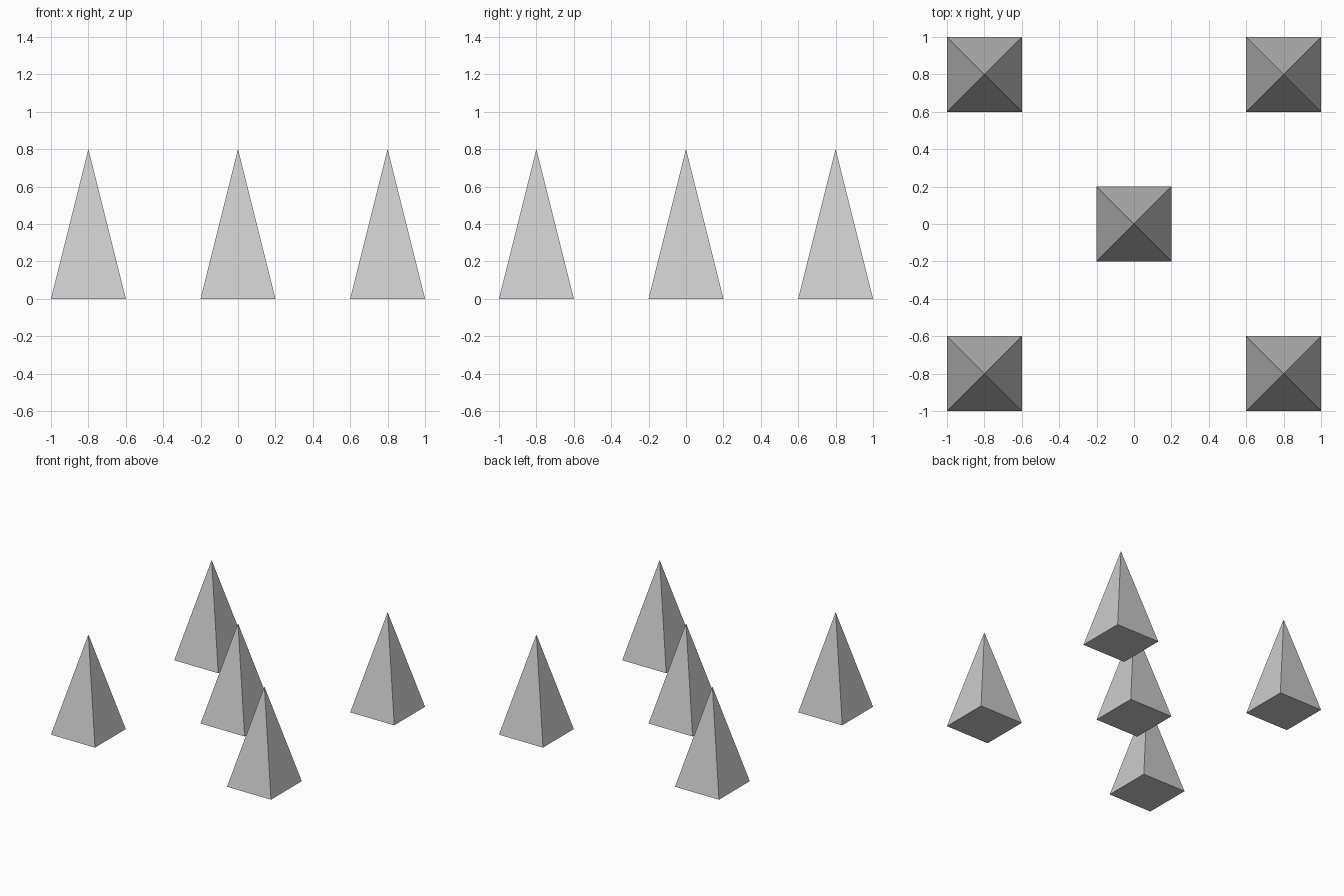
import bpy
import bmesh

if "Cube" in bpy.data.objects:
    bpy.data.objects.remove(bpy.data.objects["Cube"])

HALF, HEIGHT, OFFSET = 0.2, 0.8, 0.8


def pyramid(name, x, y):
    # Square base with four flat sides meeting at the apex
    bm = bmesh.new()
    base = [bm.verts.new((sx * HALF, sy * HALF, 0))
            for sx, sy in ((-1, -1), (1, -1), (1, 1), (-1, 1))]
    apex = bm.verts.new((0, 0, HEIGHT))
    bm.faces.new(base[::-1])
    for i in range(4):
        bm.faces.new((base[i], base[(i + 1) % 4], apex))
    mesh = bpy.data.meshes.new(name)
    bm.to_mesh(mesh)
    bm.free()
    obj = bpy.data.objects.new(name, mesh)
    obj.location = (x, y, 0)
    bpy.context.collection.objects.link(obj)


# Centre spike and one at each corner
pyramid("centre_spike", 0, 0)
for side, sx in (("left", -1), ("right", 1)):
    for end, sy in (("front", -1), ("back", 1)):
        pyramid(f"{end}_{side}_spike", sx * OFFSET, sy * OFFSET)
